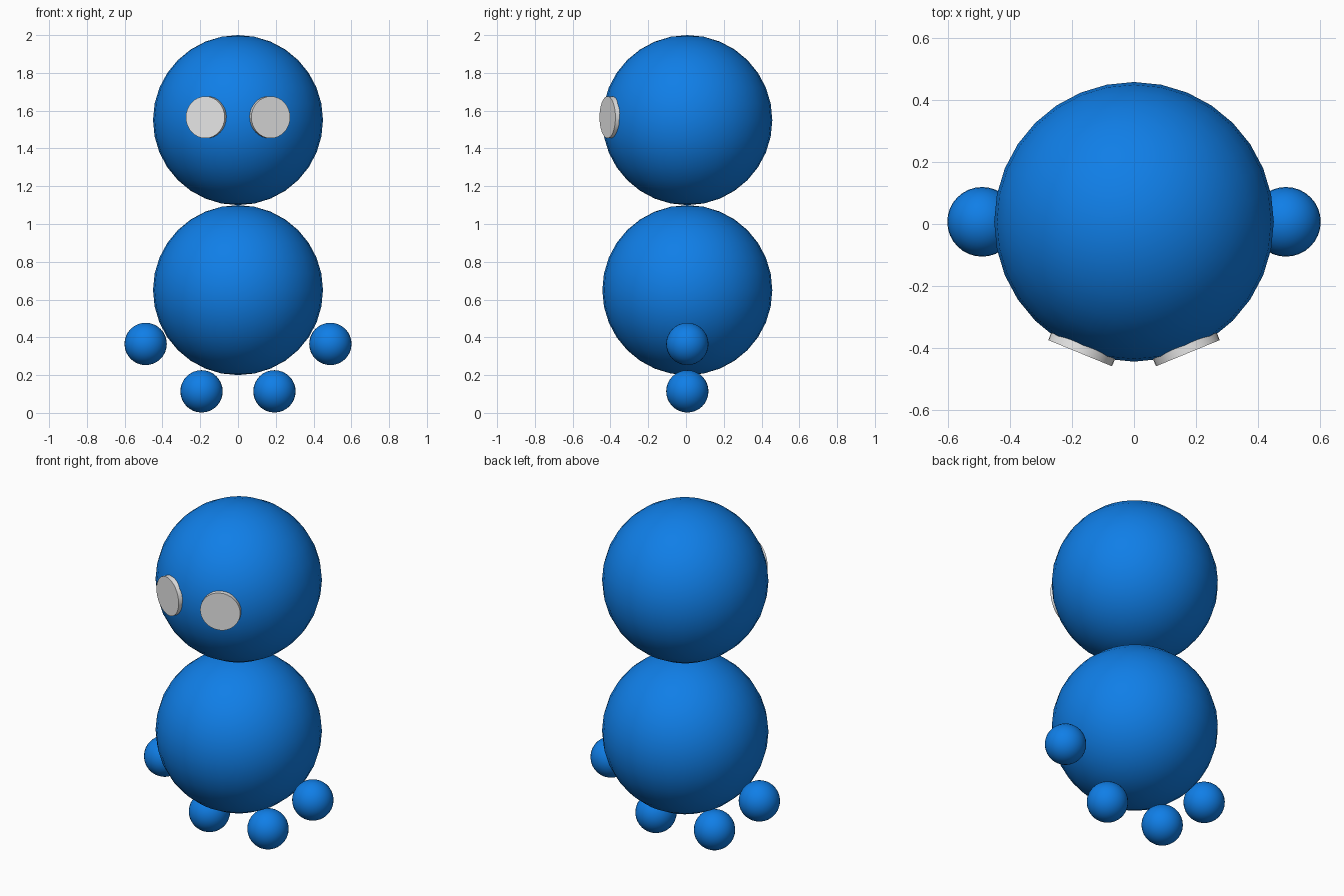
import bpy
import math
from mathutils import Vector

if "Cube" in bpy.data.objects:
    bpy.data.objects.remove(bpy.data.objects["Cube"])


def material(name, rgb):
    m = bpy.data.materials.new(name)
    m.diffuse_color = (*rgb, 1.0)
    m.use_nodes = True
    m.node_tree.nodes["Principled BSDF"].inputs["Base Color"].default_value = m.diffuse_color
    return m


BLUE = material("bright blue", (0.005, 0.21, 0.80))
WHITE = material("eye white", (0.80, 0.80, 0.80))
CY = 0.007  # body axis sits slightly behind the centre because the eyes stick out


def ball(name, x, z, radius):
    bpy.ops.mesh.primitive_uv_sphere_add(segments=32, ring_count=16, radius=radius,
                                         location=(x, CY, z))
    ob = bpy.context.object
    ob.name = name
    ob.data.materials.append(BLUE)
    bpy.ops.object.shade_smooth()
    return ob


def eye(name, side):
    # disc whose axis points radially out of the head
    a = math.radians(22.3)
    normal = Vector((side * math.sin(a), -math.cos(a), 0))
    front, back = 0.457, 0.425
    centre = Vector((0, CY, 1.565)) + normal * (front + back) / 2
    bpy.ops.mesh.primitive_cylinder_add(vertices=32, radius=0.111, depth=front - back,
                                        location=centre,
                                        rotation=normal.to_track_quat('Z', 'Y').to_euler())
    ob = bpy.context.object
    ob.name = name
    ob.data.materials.append(WHITE)
    bpy.ops.object.shade_smooth_by_angle(angle=math.radians(30))
    return ob


# Head and body
ball("head", 0, 1.55, 0.45)
ball("body", 0, 0.65, 0.45)

# Paired hands, feet and eyes
for side, label in ((-1, "left"), (1, "right")):
    ball(label + "_hand", side * 0.489, 0.365, 0.112)
    ball(label + "_foot", side * 0.193, 0.114, 0.112)
    eye(label + "_eye", side)
